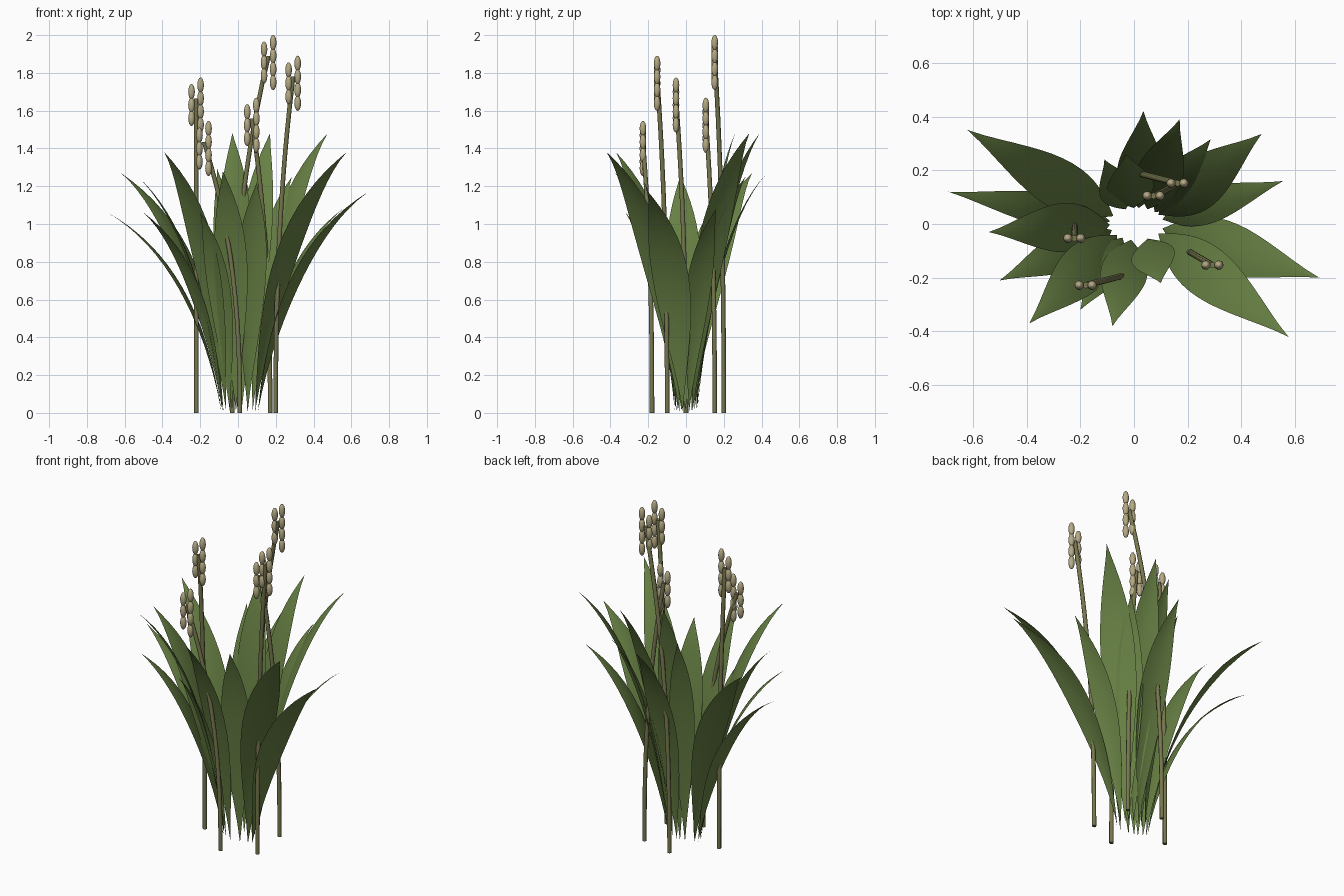
import bpy, bmesh, math
from mathutils import Vector, Matrix

if "Cube" in bpy.data.objects:
    bpy.data.objects.remove(bpy.data.objects["Cube"])


def material(name, rgb):
    m = bpy.data.materials.new(name)
    m.diffuse_color = (*rgb, 1)
    m.use_nodes = True
    m.node_tree.nodes["Principled BSDF"].inputs["Base Color"].default_value = m.diffuse_color
    return m


GREEN = material("leaf_green", (0.135, 0.215, 0.057))
OLIVE = material("stalk_olive", (0.185, 0.185, 0.078))
TAN = material("seed_tan", (0.46, 0.40, 0.23))


def finish(bm, name, mat):
    me = bpy.data.meshes.new(name)
    for f in bm.faces:
        f.smooth = True
    bm.to_mesh(me)
    bm.free()
    me.materials.append(mat)
    ob = bpy.data.objects.new(name, me)
    bpy.context.collection.objects.link(ob)
    return ob


# Arching blade: quadratic curve from root to tip, pointed at both ends
def leaf(name, tip, width, steps=16):
    tip = Vector(tip)
    a = math.atan2(tip.y, tip.x)
    root = Vector((0.01 + 0.10 * math.cos(a), 0.06 * math.sin(a), 0.01))
    mid = root.lerp(tip, 0.2)
    mid.z = tip.z * 0.75
    out = Vector((tip.x - root.x, tip.y - root.y, 0)).normalized()
    side = Vector((-out.y, out.x, 0))
    bm = bmesh.new()
    rows = []
    for i in range(steps + 1):
        t = i / steps
        c = root * (1 - t) ** 2 + mid * 2 * t * (1 - t) + tip * t * t
        tan = ((mid - root) * (1 - t) + (tip - mid) * t).normalized()
        up = side.cross(tan)
        if up.z < 0:
            up = -up
        w = 0.46 * width * max(0.004, math.sin(math.pi * t)) ** 1.15
        rows.append([bm.verts.new(c + side * w * s - up * w * 0.1 * s * s)
                     for s in (-1, -0.5, 0, 0.5, 1)])
    for r, q in zip(rows, rows[1:]):
        for k in range(4):
            bm.faces.new((r[k], q[k], q[k + 1], r[k + 1]))
    bm.normal_update()
    if sum(f.normal.z * f.calc_area() for f in bm.faces) < 0:
        bmesh.ops.reverse_faces(bm, faces=bm.faces[:])
    finish(bm, name, GREEN)


# Even-width stalk, upright at the foot and leaning towards the head
def stalk(name, base, top, sides=8, steps=12, r=0.012):
    bm = bmesh.new()
    rings = []
    for i in range(steps + 1):
        u = i / steps
        f = u ** 2.4
        c = Vector((base[0] + (top[0] - base[0]) * f,
                    base[1] + (top[1] - base[1]) * f, top[2] * u))
        rings.append([bm.verts.new(c + Vector((r * math.cos(k * math.tau / sides),
                                               r * math.sin(k * math.tau / sides), 0)))
                      for k in range(sides)])
    for p, q in zip(rings, rings[1:]):
        for k in range(sides):
            n = (k + 1) % sides
            bm.faces.new((p[k], p[n], q[n], q[k]))
    bm.faces.new(rings[0][::-1])
    bm.faces.new(rings[-1])
    ob = finish(bm, name, OLIVE)
    ob.data.polygons[-1].use_smooth = False
    ob.data.polygons[-2].use_smooth = False


# Two columns of alternating oval seeds
def seed_head(name, x, y, top):
    bm = bmesh.new()
    for i in range(7):
        dx = 0.024 if i % 2 == 0 else -0.024
        m = Matrix.Translation((x + dx, y, top - 0.04 - 0.035 * i)) @ \
            Matrix.Diagonal((0.0175, 0.0175, 0.041, 1))
        bmesh.ops.create_uvsphere(bm, u_segments=12, v_segments=8, radius=1, matrix=m)
    finish(bm, name, TAN)


# Leaves: tip position and widest width
LEAVES = [
    (-0.62, 0.35, 1.27, 0.20), (-0.69, 0.12, 1.06, 0.14), (-0.54, -0.03, 1.26, 0.20),
    (-0.50, -0.21, 1.06, 0.17), (-0.39, -0.37, 1.38, 0.20), (-0.20, -0.32, 1.06, 0.15),
    (-0.08, -0.38, 1.28, 0.19), (0.10, -0.22, 1.22, 0.18), (0.575, -0.42, 1.38, 0.21),
    (0.69, -0.20, 1.17, 0.22), (0.555, 0.16, 1.08, 0.15), (0.475, 0.335, 1.48, 0.21),
    (0.285, 0.315, 1.25, 0.16), (0.17, 0.39, 1.48, 0.19), (0.035, 0.42, 1.26, 0.19),
    (-0.03, 0.26, 1.48, 0.19), (-0.11, 0.24, 1.29, 0.15),
]
for i, (x, y, z, w) in enumerate(LEAVES):
    leaf(f"leaf_{i + 1}", (x, y, z), w)

# Stalks: foot x, foot y, head x, head y, head top z
STALKS = [
    (-0.22, 0.0, -0.222, -0.053, 1.775), (0.01, -0.18, -0.18, -0.228, 1.545),
    (0.20, -0.10, 0.292, -0.153, 1.89), (-0.03, 0.20, 0.162, 0.152, 2.0),
    (0.17, 0.152, 0.073, 0.105, 1.668),
]
for i, (bx, by, hx, hy, top) in enumerate(STALKS):
    stalk(f"stalk_{i + 1}", (bx, by), (hx, hy, top - 0.11))
    seed_head(f"seed_head_{i + 1}", hx, hy, top)
